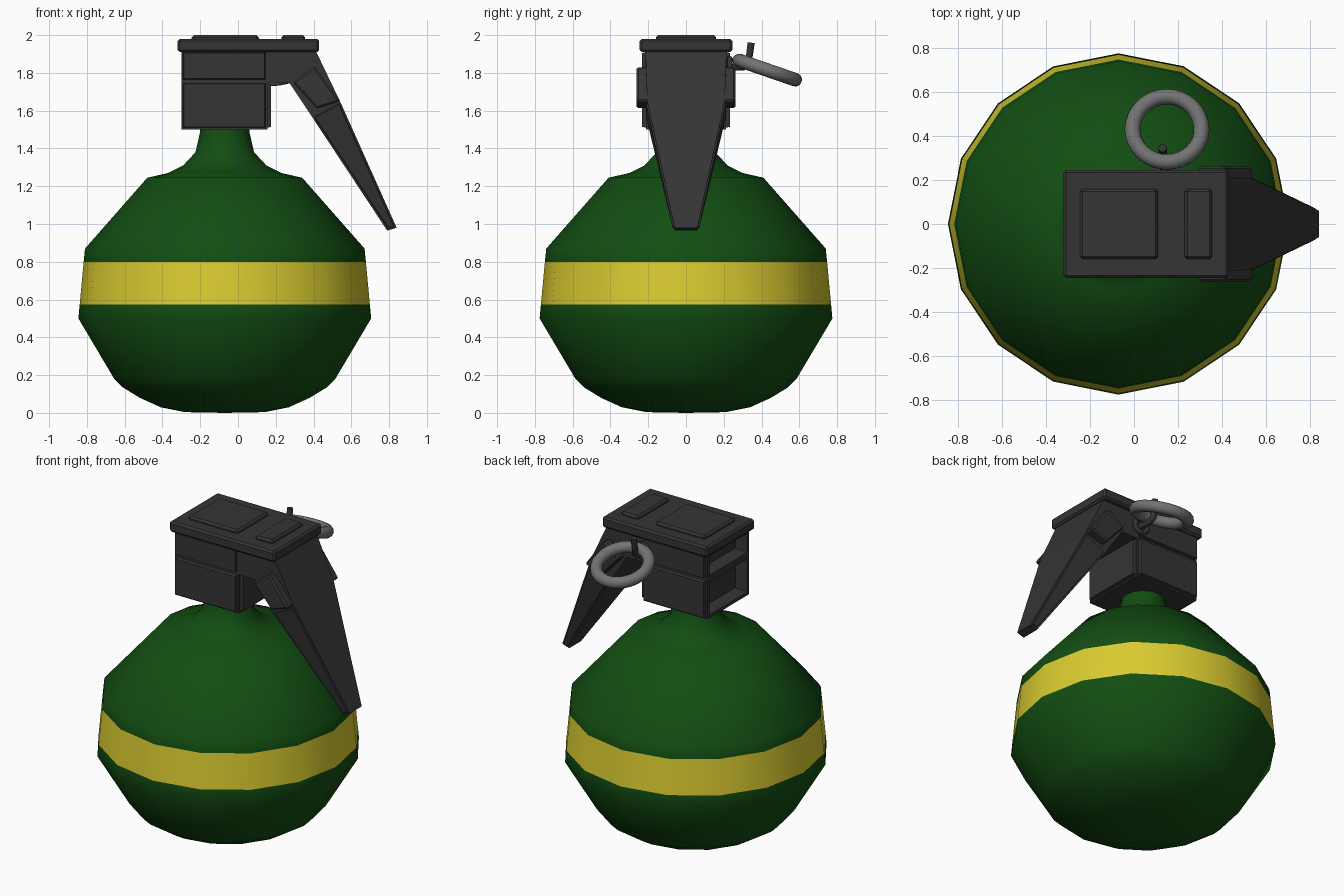
import bpy, bmesh, math
from mathutils import Vector

if "Cube" in bpy.data.objects:
    bpy.data.objects.remove(bpy.data.objects["Cube"])


def mat(name, c):
    m = bpy.data.materials.new(name)
    m.diffuse_color = (*c, 1)
    m.use_nodes = True
    m.node_tree.nodes["Principled BSDF"].inputs["Base Color"].default_value = m.diffuse_color
    return m


GREEN = mat("dark green", (0.006, 0.075, 0.006))
YELLOW = mat("yellow", (0.70, 0.60, 0.03))
DARK = mat("charcoal", (0.035, 0.035, 0.035))
GREY = mat("ring grey", (0.17, 0.17, 0.17))


def finish(name, bm, mats, angle=None, bevel=0):
    bmesh.ops.recalc_face_normals(bm, faces=bm.faces)
    me = bpy.data.meshes.new(name)
    bm.to_mesh(me)
    bm.free()
    ob = bpy.data.objects.new(name, me)
    bpy.context.collection.objects.link(ob)
    for m in mats:
        me.materials.append(m)
    if angle:
        for p in me.polygons:
            p.use_smooth = True
    if bevel:
        b = ob.modifiers.new("bevel", 'BEVEL')
        b.width = bevel
        b.segments = 1
        b.limit_method = 'ANGLE'
    return ob


def add_box(bm, lo, hi):
    lo, hi = Vector(lo), Vector(hi)
    vs = bmesh.ops.create_cube(bm, size=1)["verts"]
    for v in vs:
        v.co = (lo + hi) / 2 + Vector(a * b for a, b in zip(v.co, hi - lo))


def prism(bm, pts):
    """Side quads and rim from (x, z, half width) outline points."""
    a = [bm.verts.new((x, -w, z)) for x, z, w in pts]
    b = [bm.verts.new((x, w, z)) for x, z, w in pts]
    n = len(pts)
    for i in range(n):
        j = (i + 1) % n
        bm.faces.new((a[i], a[j], b[j], b[i]))
    return a, b


# round body with neck, painted band by height
profile = [(0.21, 0.004), (0.34, 0.03), (0.45, 0.08), (0.54, 0.135), (0.585, 0.18),
           (0.775, 0.50), (0.768, 0.575), (0.747, 0.80), (0.74, 0.87), (0.41, 1.245),
           (0.30, 1.27), (0.22, 1.31), (0.155, 1.38), (0.13, 1.49), (0.13, 1.52)]
SIDES = 16
bm = bmesh.new()
rings = []
for r, z in profile:
    rings.append([bm.verts.new((-0.07 + r * math.cos(t), r * math.sin(t), z))
                  for t in (2 * math.pi * k / SIDES for k in range(SIDES))])
for lo, hi in zip(rings, rings[1:]):
    for k in range(SIDES):
        j = (k + 1) % SIDES
        f = bm.faces.new((lo[k], lo[j], hi[j], hi[k]))
        f.material_index = 1 if 0.6 < f.calc_center_median().z < 0.78 else 0
base = bm.verts.new((-0.07, 0, 0))
for k in range(SIDES):
    bm.faces.new((base, rings[0][(k + 1) % SIDES], rings[0][k]))
bm.faces.new(rings[-1])
finish("body", bm, [GREEN, YELLOW], angle=True)

# fuze housing: raised panels on the sides, deep pockets on the left end
bm = bmesh.new()
add_box(bm, (-0.30, -0.212, 1.50), (0.155, 0.212, 1.92))
bmesh.ops.bisect_plane(bm, geom=bm.verts[:] + bm.edges[:] + bm.faces[:],
                       plane_co=(0, 0, 1.755), plane_no=(0, 0, 1))
bmesh.ops.recalc_face_normals(bm, faces=bm.faces)
bm.normal_update()
panels = [f for f in bm.faces if abs(f.normal.y) > 0.9 or f.normal.x > 0.9]
pockets = [f for f in bm.faces if f.normal.x < -0.9]
bmesh.ops.inset_individual(bm, faces=panels, thickness=0.014, depth=0)
bmesh.ops.inset_individual(bm, faces=panels, thickness=0.006, depth=0.02)
bmesh.ops.inset_individual(bm, faces=pockets, thickness=0.03, depth=0)
bmesh.ops.inset_individual(bm, faces=pockets, thickness=0.025, depth=-0.07)
finish("fuze_housing", bm, [DARK])

# top cap with two raised plates
bm = bmesh.new()
add_box(bm, (-0.32, -0.245, 1.91), (0.43, 0.245, 1.98))
finish("top_cap", bm, [DARK], bevel=0.012)
bm = bmesh.new()
for x0, x1 in ((-0.245, 0.11), (0.23, 0.355)):
    add_box(bm, (x0, -0.16, 1.96), (x1, 0.16, 2.0))
finish("cap_plates", bm, [DARK], bevel=0.012)

# safety lever, tapering downwards
bm = bmesh.new()
a, b = prism(bm, [(0.14, 1.92, 0.215), (0.41, 1.92, 0.215), (0.54, 1.65, 0.205),
                  (0.84, 0.98, 0.06), (0.79, 0.965, 0.06), (0.39, 1.57, 0.205),
                  (0.27, 1.75, 0.215), (0.14, 1.75, 0.215)])
strips = []
for s in (a, b):
    bm.faces.new((s[0], s[1], s[6], s[7]))
    bm.faces.new((s[1], s[2], s[5], s[6]))
    strips.append(bm.faces.new((s[2], s[3], s[4], s[5])))
bmesh.ops.recalc_face_normals(bm, faces=bm.faces)
bm.normal_update()
bmesh.ops.inset_individual(bm, faces=strips, thickness=0.014, depth=0.0)
bmesh.ops.inset_individual(bm, faces=strips, thickness=0.004, depth=0.008)
finish("safety_lever", bm, [DARK])

# raised pads on both sides of the lever
bm = bmesh.new()
for s in prism(bm, [(0.405, 1.835, 0.262), (0.54, 1.65, 0.262),
                    (0.418, 1.61, 0.262), (0.29, 1.75, 0.262)]):
    bm.faces.new(s)
finish("lever_pads", bm, [DARK], bevel=0.01)


def torus(name, loc, rot, major, minor, m):
    bpy.ops.mesh.primitive_torus_add(location=loc, rotation=rot, major_segments=32,
                                     minor_segments=12, major_radius=major, minor_radius=minor)
    ob = bpy.context.object
    ob.name = name
    ob.data.materials.append(m)
    for p in ob.data.polygons:
        p.use_smooth = True


# pull ring, and the eyelet where the pin enters the housing
torus("pull_ring", (0.15, 0.43, 1.815), (math.radians(-19), 0, 0), 0.157, 0.036, GREY)
torus("pin_eyelet", (0.14, 0.232, 1.83), (math.pi / 2, 0, 0), 0.045, 0.014, DARK)

# bent safety pin
cu = bpy.data.curves.new("safety_pin", 'CURVE')
cu.dimensions = '3D'
cu.bevel_depth = 0.019
cu.bevel_resolution = 2
cu.use_fill_caps = True
sp = cu.splines.new('POLY')
path = [(0.14, 0.20, 1.83), (0.135, 0.30, 1.83), (0.13, 0.33, 1.85), (0.13, 0.345, 1.96)]
sp.points.add(len(path) - 1)
for p, co in zip(sp.points, path):
    p.co = (*co, 1)
cu.materials.append(DARK)
bpy.context.collection.objects.link(bpy.data.objects.new("safety_pin", cu))
